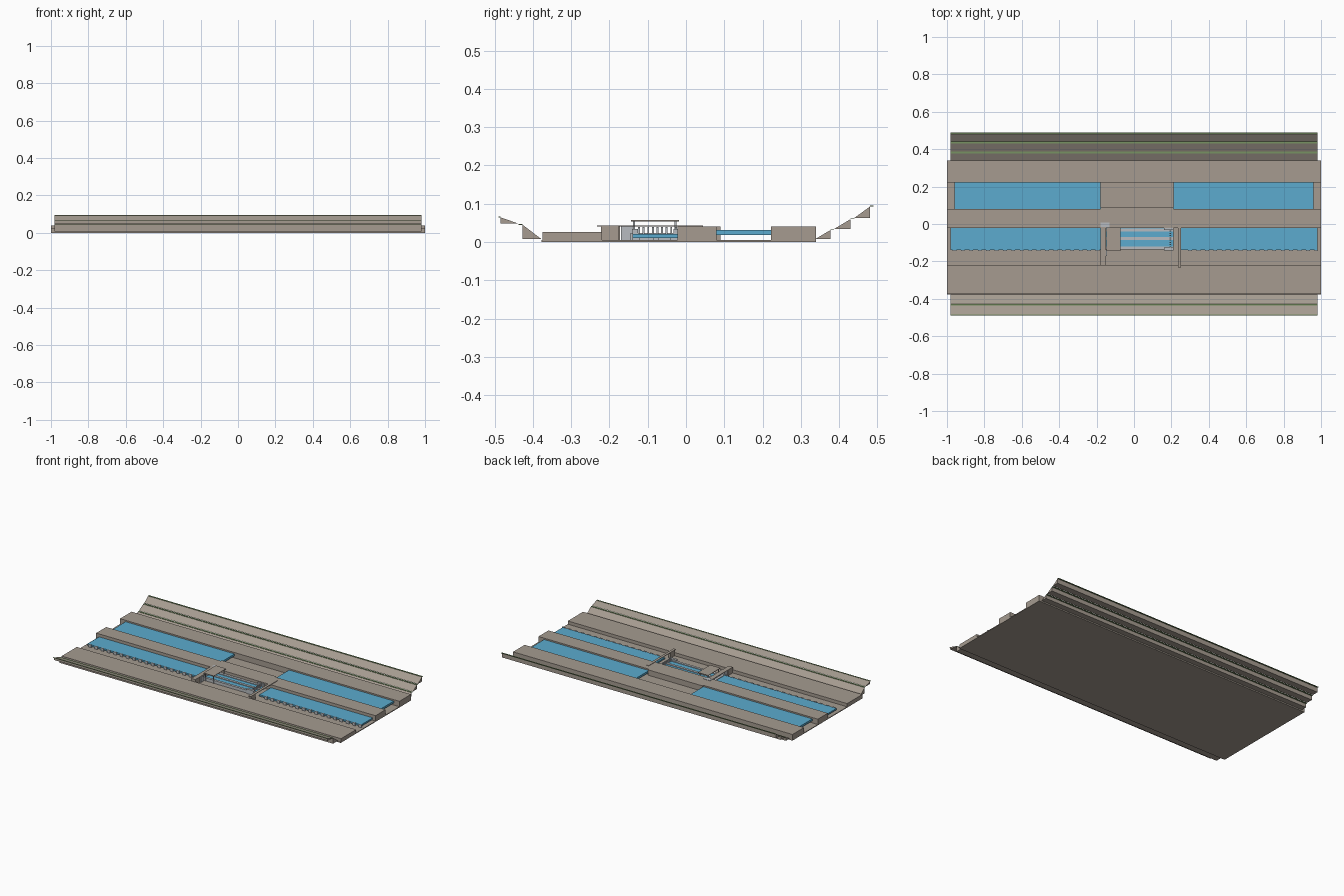
import bpy

if "Cube" in bpy.data.objects:
    bpy.data.objects.remove(bpy.data.objects["Cube"])

def mat(name, r, g, b):
    m = bpy.data.materials.new(name)
    m.diffuse_color = tuple((c / 255) ** 2.2 for c in (r, g, b)) + (1,)
    m.use_nodes = True
    m.node_tree.nodes["Principled BSDF"].inputs["Base Color"].default_value = m.diffuse_color
    return m

STONE = mat("warm_stone", 164, 154, 143)
WATER = mat("water_blue", 92, 170, 205)
STEEL = mat("pale_grey", 182, 186, 190)
GRASS = mat("grass_green", 118, 145, 98)

def mesh(name, verts, faces, m):
    me = bpy.data.meshes.new(name)
    me.from_pydata(verts, [], faces)
    me.materials.append(m)
    ob = bpy.data.objects.new(name, me)
    bpy.context.collection.objects.link(ob)
    return ob

def extrude_x(name, profile, x0, x1, m):
    """Extrude a counter-clockwise (y, z) profile along x."""
    n = len(profile)
    v = [(x, y, z) for x in (x0, x1) for y, z in profile]
    f = [tuple(reversed(range(n))), tuple(range(n, 2 * n))]
    f += [(i, (i + 1) % n, n + (i + 1) % n, n + i) for i in range(n)]
    return mesh(name, v, f, m)

def box(name, x0, x1, y0, y1, z0, z1, m):
    return extrude_x(name, [(y0, z0), (y1, z0), (y1, z1), (y0, z1)], x0, x1, m)

# floor slab and long walls
F = 0.005
box("floor_slab", -1, 1, -0.378, 0.34, 0, F, STONE)
box("north_wall", -1, 1, 0.222, 0.34, F, 0.04, STONE)
box("middle_wall", -1, 1, -0.022, 0.08, F, 0.04, STONE)
box("middle_wall_step", -0.18, 0.21, 0.08, 0.09, F, 0.04, STONE)
box("south_bank", -1, 1, -0.375, -0.22, F, 0.026, STONE)

# stepped embankments with grass ledges: (y0, y1, ledge end, z0, z1)
banks = [("north", 0.338, 0.377, 0.387, 0.008, 0.031),
         ("north", 0.387, 0.43, 0.44, 0.034, 0.060),
         ("north", 0.44, 0.481, 0.49, 0.063, 0.093),
         ("south", -0.378, -0.427, -0.437, 0.008, 0.045),
         ("south", -0.437, -0.484, -0.49, 0.048, 0.064)]
for side, a, b, c, z0, z1 in banks:
    prof = [(a, z0), (b, z0), (b, z1)]
    if side == "south":
        prof.reverse()
    extrude_x(side + "_slope", prof, -0.98, 0.98, STONE)
    box(side + "_grass_ledge", -0.98, 0.98, min(b, c), max(b, c), z1, z1 + 0.002, GRASS)

# water sheets of both channels
box("north_water_west", -0.96, -0.18, 0.08, 0.222, 0.018, 0.031, WATER)
box("north_water_east", 0.21, 0.96, 0.08, 0.222, 0.018, 0.031, WATER)
box("south_water_west", -0.98, -0.18, -0.14, -0.022, 0.011, 0.021, WATER)
box("south_water_east", 0.25, 0.98, -0.14, -0.022, 0.011, 0.021, WATER)
box("lock_water", -0.15, 0.21, -0.13, -0.022, 0.011, 0.02, WATER)

# row of short posts along the south channel edge
for i in range(44):
    x = -0.97 + i * 0.045
    if x < -0.2 or x > 0.26:
        box("edge_post", x, x + 0.02, -0.145, -0.138, F, 0.023, STEEL)

# lock piers and end blocks
for y in (-0.032, -0.078, -0.128):
    box("lock_pier", -0.18, 0.21, y - 0.008, y + 0.008, F, 0.024, STEEL)
for y in (-0.025, -0.133):
    box("gate_block", 0.16, 0.21, y - 0.008, y + 0.008, F, 0.034, STEEL)
box("west_sill", -0.18, -0.15, -0.14, -0.022, F, 0.024, STEEL)
box("north_gate_post", -0.178, -0.13, -0.02, 0.008, F, 0.042, STEEL)
box("south_gate_post", -0.178, -0.145, -0.17, -0.14, F, 0.04, STEEL)

# rack bars across the lock
for x in (-0.165, 0.19):
    for i in range(9):
        y = -0.125 + i * 0.012
        box("rack_bar", x, x + 0.008, y, y + 0.005, 0.02, 0.039, STEEL)

# abutments and thin crossing decks
box("west_abutment", -0.18, -0.15, -0.222, -0.172, F, 0.04, STONE)
box("east_abutment", 0.236, 0.25, -0.222, -0.176, F, 0.04, STONE)
box("west_deck", -0.18, -0.15, -0.222, -0.015, 0.04, 0.0425, STONE)
box("east_deck", 0.235, 0.252, -0.232, 0.045, 0.04, 0.043, STONE)

# machine house roof on slim legs
box("house_roof", -0.146, -0.072, -0.144, -0.018, 0.054, 0.057, STONE)
for x in (-0.14, -0.083):
    for y in (-0.138, -0.03):
        box("house_leg", x, x + 0.005, y, y + 0.005, F, 0.054, STEEL)
